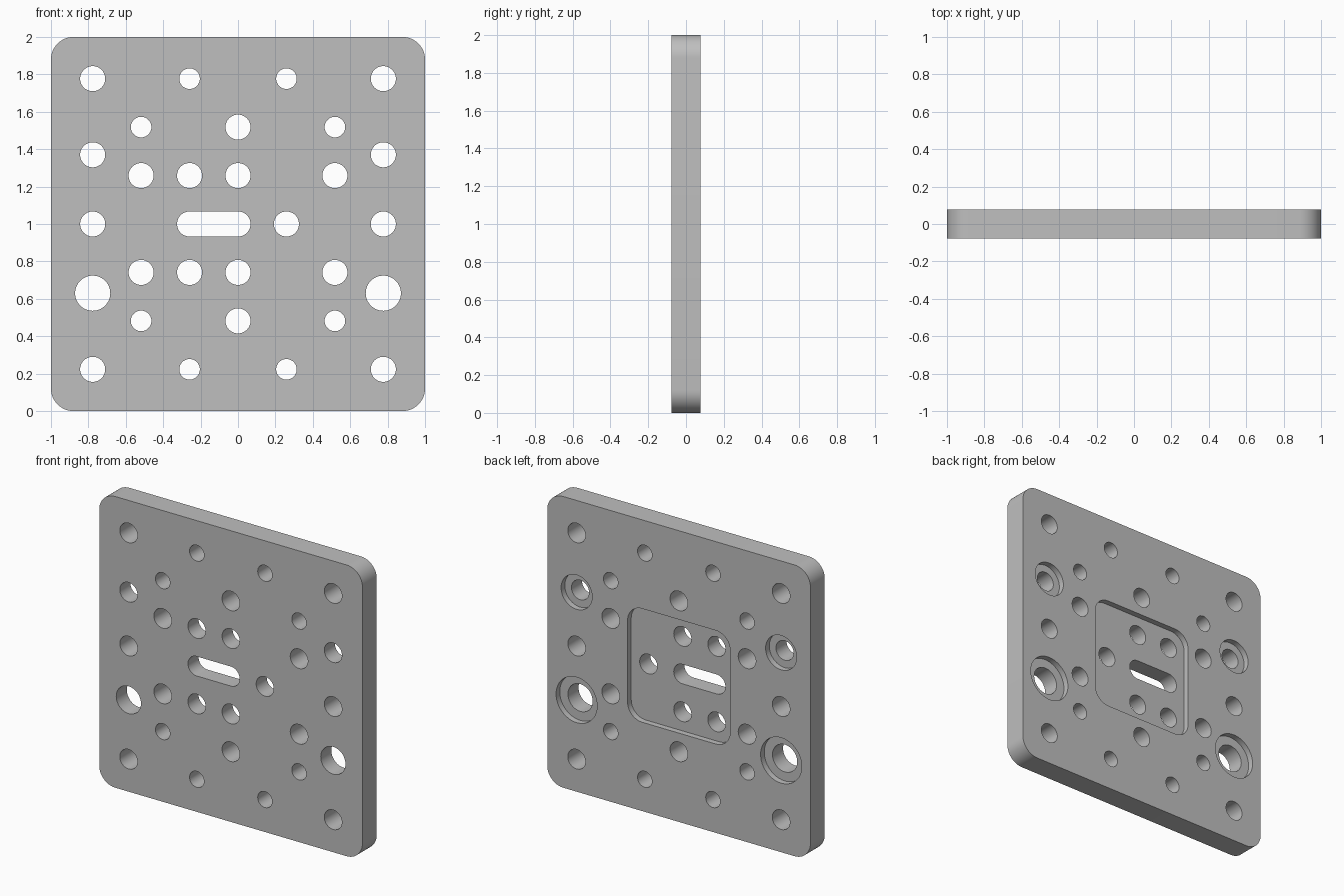
import bpy, bmesh, math

if "Cube" in bpy.data.objects:
    bpy.data.objects.remove(bpy.data.objects["Cube"], do_unlink=True)

HALF = 0.0775        # half the plate thickness
DEPTH = 0.04         # depth of the recesses in the back
P = 0.259            # hole pitch

grey = bpy.data.materials.new("plain grey")
grey.use_nodes = True
colour = (0.52, 0.52, 0.52, 1)
grey.diffuse_color = colour
grey.node_tree.nodes["Principled BSDF"].inputs["Base Color"].default_value = colour


def add_prism(bm, x, z, hw, hh, r, y0, y1, steps=12):
    """Rounded rectangle in the xz plane, extruded from y0 to y1.
    With hw = hh = r it is a cylinder."""
    verts = []
    for i, (sx, sz) in enumerate([(1, 1), (-1, 1), (-1, -1), (1, -1)]):
        cx, cz = x + sx * (hw - r), z + sz * (hh - r)
        for k in range(steps + 1):
            a = math.pi / 2 * (i + k / steps)
            verts.append(bm.verts.new((cx + r * math.cos(a), y0, cz + r * math.sin(a))))
    verts = [v for v in verts]
    bmesh.ops.remove_doubles(bm, verts=verts, dist=1e-5)
    face = bm.faces.new([v for v in verts if v.is_valid])
    top = bmesh.ops.extrude_face_region(bm, geom=[face])["geom"]
    moved = [g for g in top if isinstance(g, bmesh.types.BMVert)]
    bmesh.ops.translate(bm, verts=moved, vec=(0, y1 - y0, 0))


def make_object(name, prisms):
    bm = bmesh.new()
    for p in prisms:
        add_prism(bm, *p)
    bmesh.ops.recalc_face_normals(bm, faces=bm.faces)
    mesh = bpy.data.meshes.new(name)
    bm.to_mesh(mesh)
    bm.free()
    mesh.materials.append(grey)
    obj = bpy.data.objects.new(name, mesh)
    bpy.context.collection.objects.link(obj)
    return obj


def hole(x, dz, r):
    return (x, 1 + dz, r, r, r, -0.2, 0.2)


def recess(x, dz, half, r):
    return (x, 1 + dz, half, half, r, HALF - DEPTH, 0.2)


plate = make_object("mounting_plate", [(0, 1, 1, 1, 0.12, -HALF, HALF)])

# Through holes: mirrored side columns, then the centre group and slot
R, SMALL, LARGE = 0.067, 0.055, 0.094
holes, recesses = [], []
for s in (-1, 1):
    holes += [hole(s * 3 * P, dz, R) for dz in (3 * P, 0.37, 0, -3 * P)]
    holes.append(hole(s * 3 * P, -0.37, LARGE))
    recesses += [recess(s * 3 * P, 0.37, 0.118, 0.118),
                 recess(s * 3 * P, -0.37, 0.156, 0.156)]
    for t in (-1, 1):
        holes += [hole(s * P, t * 3 * P, SMALL),
                  hole(s * 2 * P, t * 2 * P, SMALL),
                  hole(s * 2 * P, t * P, R)]
for t in (-1, 1):
    holes += [hole(-P, t * P, R), hole(0, t * P, R), hole(0, t * 2 * P, R)]
holes.append(hole(P, 0, R))
holes.append((-P / 2, 1, P / 2 + R, R, R, -0.2, 0.2))

# Square pocket in the back
recesses.append(recess(0, 0, 0.39, 0.11))

# Cut the holes and recesses, then drop the cutters
bpy.ops.object.select_all(action='DESELECT')
plate.select_set(True)
bpy.context.view_layer.objects.active = plate
for name, prisms in (("hole_cutter", holes), ("recess_cutter", recesses)):
    cutter = make_object(name, prisms)
    cutter.hide_render = True
    mod = plate.modifiers.new(name, 'BOOLEAN')
    mod.operation = 'DIFFERENCE'
    mod.solver = 'EXACT'
    mod.object = cutter
    bpy.ops.object.modifier_apply(modifier=mod.name)
    bpy.data.objects.remove(cutter, do_unlink=True)

bpy.ops.object.shade_smooth_by_angle(angle=math.radians(30))
